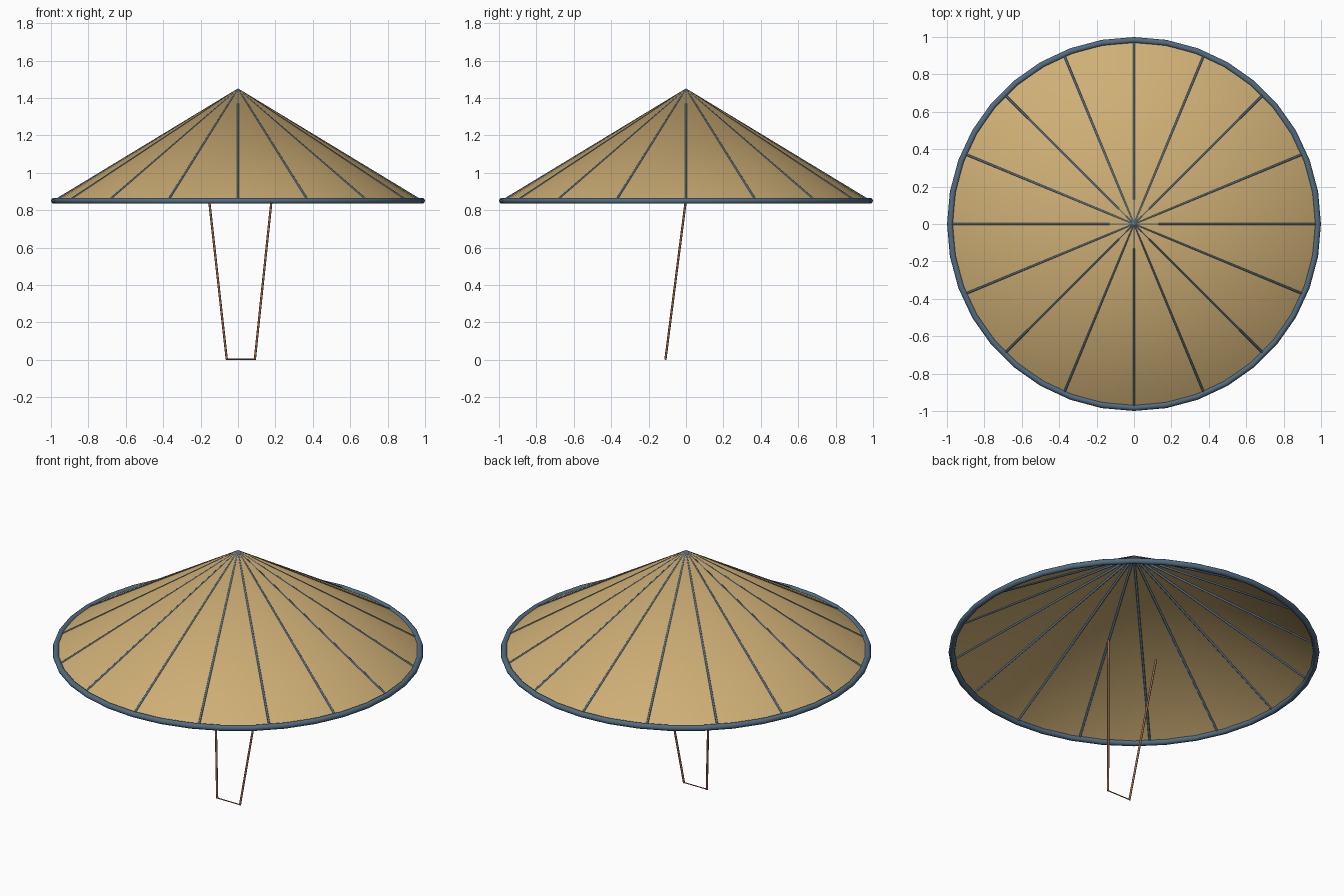
import bpy, math
from mathutils import Vector

if "Cube" in bpy.data.objects:
    bpy.data.objects.remove(bpy.data.objects["Cube"])

RIM_Z, APEX_Z, RADIUS = 0.85, 1.45, 0.98


def material(name, rgb):
    m = bpy.data.materials.new(name)
    m.diffuse_color = (*rgb, 1)
    m.use_nodes = True
    m.node_tree.nodes["Principled BSDF"].inputs["Base Color"].default_value = m.diffuse_color
    return m


straw = material("straw tan", (0.62, 0.43, 0.18))
blue = material("slate blue", (0.085, 0.15, 0.22))
brown = material("strap brown", (0.32, 0.14, 0.07))


def finish(name, mat, smooth=True):
    ob = bpy.context.object
    ob.name = name
    ob.data.materials.append(mat)
    if smooth:
        bpy.ops.object.shade_smooth_by_angle(angle=math.radians(50))
    return ob


def rod(name, a, b, radius, mat, sides=8):
    a, b = Vector(a), Vector(b)
    d = b - a
    bpy.ops.mesh.primitive_cylinder_add(
        vertices=sides, radius=radius, depth=d.length, location=(a + b) / 2,
        rotation=d.to_track_quat('Z', 'Y').to_euler())
    return finish(name, mat)


# Open conical shell
bpy.ops.mesh.primitive_cone_add(
    vertices=64, radius1=RADIUS, radius2=0, depth=APEX_Z - RIM_Z,
    end_fill_type='NOTHING', location=(0, 0, (RIM_Z + APEX_Z) / 2))
finish("hat_shell", straw)

# Rounded band around the edge
bpy.ops.mesh.primitive_torus_add(
    major_segments=36, minor_segments=10, major_radius=0.983,
    minor_radius=0.0165, location=(0, 0, RIM_Z))
finish("rim_band", blue)

# Sixteen ribs, sinking slightly into the shell towards the apex
for i in range(16):
    t = math.tau * i / 16
    rod(f"rib_{i + 1}", (0, 0, APEX_Z - 0.006),
        (RADIUS * math.cos(t), RADIUS * math.sin(t), RIM_Z), 0.006, blue)

# Chin strap: two slanted cords and a thin joining piece
rod("strap_left", (-0.155, 0, 0.86), (-0.06, -0.11, 0.001), 0.006, brown)
rod("strap_right", (0.18, 0, 0.86), (0.09, -0.11, 0.001), 0.006, brown)
rod("strap_bottom", (-0.062, -0.11, 0.003), (0.092, -0.11, 0.003), 0.003, brown)
